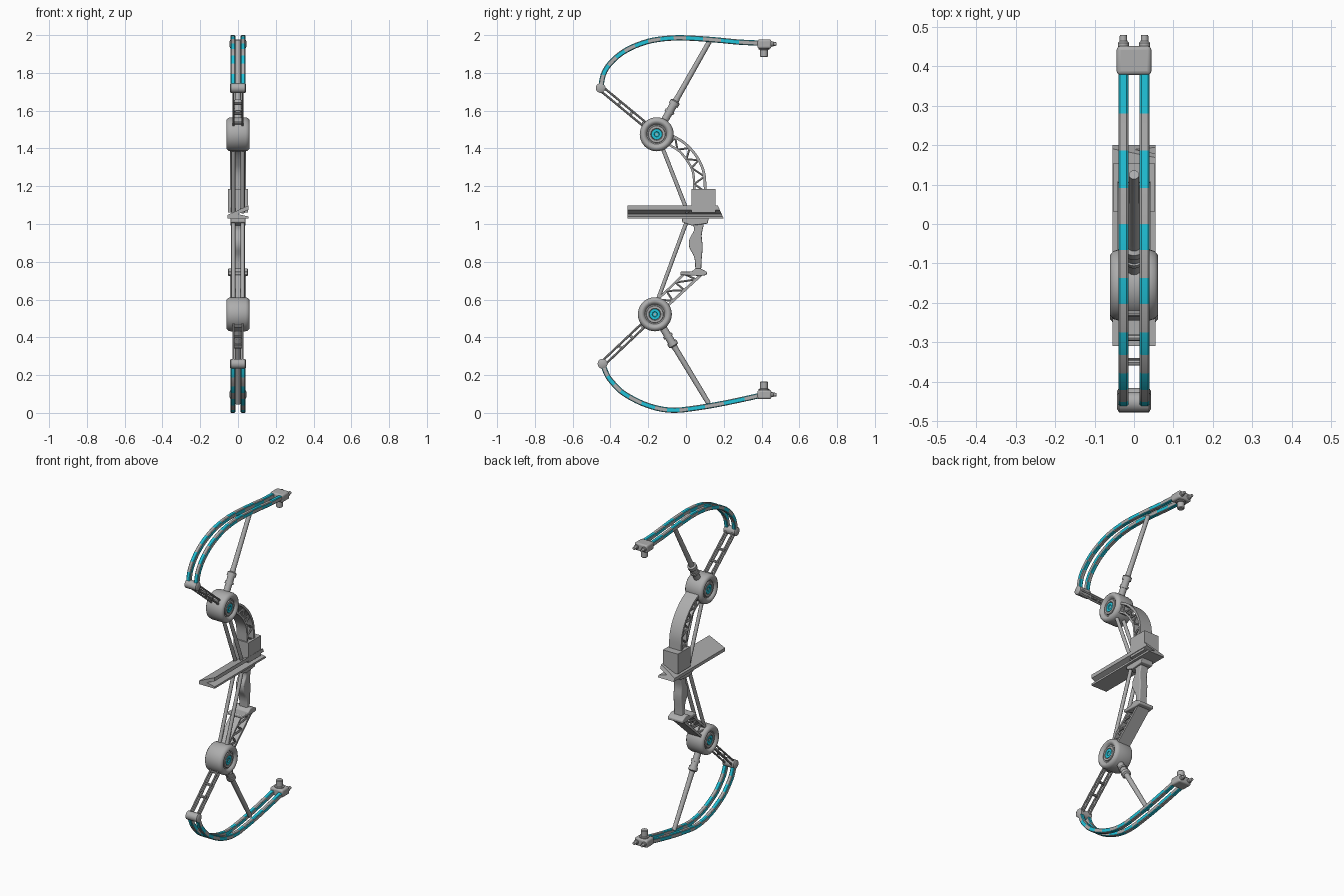
import bpy, bmesh, math
from mathutils import Vector

cube = bpy.data.objects.get("Cube")
if cube:
    bpy.data.objects.remove(cube)


def material(name, rgb):
    m = bpy.data.materials.new(name)
    m.use_nodes = True
    m.diffuse_color = (*rgb, 1)
    m.node_tree.nodes["Principled BSDF"].inputs["Base Color"].default_value = (*rgb, 1)
    return m


GRAY = material("metal gray", (0.42, 0.42, 0.42))
CYAN = material("bright cyan", (0.015, 0.55, 0.7))


def finish(name, bm, bevel=0):
    bmesh.ops.recalc_face_normals(bm, faces=bm.faces[:])
    mesh = bpy.data.meshes.new(name)
    bm.to_mesh(mesh)
    bm.free()
    mesh.materials.append(GRAY)
    mesh.materials.append(CYAN)
    ob = bpy.data.objects.new(name, mesh)
    bpy.context.collection.objects.link(ob)
    if bevel:
        mod = ob.modifiers.new("bevel", "BEVEL")
        mod.width, mod.segments = bevel, 3
        mod.limit_method = "ANGLE"
    bpy.ops.object.select_all(action="DESELECT")
    ob.select_set(True)
    bpy.context.view_layer.objects.active = ob
    bpy.ops.object.shade_smooth_by_angle(angle=math.radians(40))
    return ob


def loft(bm, rings, closed=True):
    """Skin equal rings of points; returns faces as (segment, side, face)."""
    vs = [[bm.verts.new(p) for p in r] for r in rings]
    n, out = len(vs[0]), []
    for i in range(len(vs) - 1):
        for k in range(n):
            j = (k + 1) % n
            out.append((i, k, bm.faces.new((vs[i][k], vs[i][j], vs[i + 1][j], vs[i + 1][k]))))
    if closed:
        bm.faces.new(vs[0])
        bm.faces.new(vs[-1])
    return out


def prism(name, yz, half, bevel=0):
    bm = bmesh.new()
    loft(bm, [[(x, y, z) for y, z in yz] for x in (-half, half)])
    return finish(name, bm, bevel)


def add_turned(bm, a, b, profile, sides=16):
    """Turned shape along a to b; profile holds (fraction, radius)."""
    a, b = Vector(a), Vector(b)
    q = (b - a).to_track_quat("Z", "Y")
    ang = [2 * math.pi * k / sides for k in range(sides)]
    loft(bm, [[a.lerp(b, t) + q @ Vector((r * math.cos(w), r * math.sin(w), 0)) for w in ang]
              for t, r in profile])


def rods(name, pairs, r, sides=10):
    bm = bmesh.new()
    for a, b in pairs:
        add_turned(bm, a, b, [(0, r), (1, r)], sides)
    return finish(name, bm)


def smooth(pts, steps=3):
    """Catmull-Rom curve through 2D points."""
    p = [Vector(v) for v in pts]
    p = [2 * p[0] - p[1]] + p + [2 * p[-1] - p[-2]]
    out = []
    for i in range(1, len(p) - 2):
        a, b, c, d = p[i - 1:i + 3]
        for s in range(steps):
            t = s / steps
            out.append(0.5 * (2 * b + (c - a) * t + (2 * a - 5 * b + 4 * c - d) * t * t
                              + (3 * b - a - 3 * c + d) * t ** 3))
    return out + [p[-2]]


def normals(path):
    out = []
    for i in range(len(path)):
        d = (path[min(i + 1, len(path) - 1)] - path[max(i - 1, 0)]).normalized()
        out.append(Vector((-d.y, d.x)))
    return out


def limb(name, pts, x):
    """Chamfered bar with checkered bands: outer faces and side faces alternate."""
    path = smooth(pts)
    w, h, c = 0.0125, 0.014, 0.004
    sec = [(w, c - h), (w, h - c), (w - c, h), (c - w, h), (-w, h - c), (-w, c - h), (c - w, -h), (w - c, -h)]
    bm = bmesh.new()
    faces = loft(bm, [[(x + u, p.x + n.x * v, p.y + n.y * v) for u, v in sec]
                      for p, n in zip(path, normals(path))])
    for i, k, f in faces:
        is_side = k in (0, 4)
        f.material_index = int(is_side == bool((i // 3) % 2))
    finish(name, bm)


def plate(name, path, half, t):
    ns = normals(path)
    prism(name, [p + n * t for p, n in zip(path, ns)] + [p - n * t for p, n in zip(path, ns)][::-1], half)


def wheel(name, y, z):
    half = [(0.09, 0.04), (0.086, 0.053), (0.076, 0.061), (0.066, 0.061), (0.058, 0.055), (0.052, 0.046),
            (0.046, 0.046), (0.044, 0.052), (0.032, 0.052), (0.029, 0.046), (0.028, 0.051),
            (0.014, 0.051), (0.012, 0.046), (0.006, 0.046)]
    prof = [(r, -x) for r, x in half[::-1]] + half
    bm = bmesh.new()
    n = 40
    ang = [2 * math.pi * k / n for k in range(n)]
    for i, k, f in loft(bm, [[(x, y + r * math.cos(w), z + r * math.sin(w)) for w in ang] for r, x in prof]):
        f.material_index = int(max(math.hypot(v.co.y - y, v.co.z - z) for v in f.verts) < 0.0285)
    finish(name, bm)


def truss(name, outer, inner, steps, turns):
    """Two wide plates joined by zigzag braces on both sides."""
    o, i = smooth(outer, steps), smooth(inner, steps)
    plate(name + "_outer_plate", o, 0.042, 0.007)
    plate(name + "_inner_plate", i, 0.036, 0.006)
    last = len(o) - 1
    zig = [(o if k % 2 else i)[round(k * last / turns)] for k in range(turns + 1)]
    rods(name + "_braces", [((x, *a), (x, *b)) for x in (-0.031, 0.031) for a, b in zip(zig, zig[1:])], 0.006, 6)


# limbs, from tip to pivot
upper = [(.38, 1.958), (.28, 1.963), (.185, 1.972), (.09, 1.98), (0, 1.985), (-.065, 1.985), (-.135, 1.979),
         (-.2, 1.967), (-.27, 1.943), (-.325, 1.915), (-.37, 1.882), (-.41, 1.84), (-.438, 1.79), (-.452, 1.72)]
lower = [(.39, .092), (.31, .074), (.2, .051), (.1, .033), (.01, .02), (-.035, .015), (-.1, .016),
         (-.165, .028), (-.235, .052), (-.3, .085), (-.345, .115), (-.38, .15), (-.415, .195), (-.442, .26)]

# part name, direction to the tip side, limb, wheel centre, strut end
ENDS = [("upper", 1, upper, (-0.155, 1.475), (0.125, 1.968)),
        ("lower", -1, lower, (-0.165, 0.522), (0.12, 0.05))]

for tag, s, pts, hub, strut_end in ENDS:
    for side, x in (("left", 0.027), ("right", -0.027)):
        limb(f"{tag}_limb_{side}", pts, x)
    wheel(tag + "_wheel", *hub)

    # pivot joint at the limb root
    py, pz = pts[-1]
    bm = bmesh.new()
    add_turned(bm, (-0.043, py, pz), (0.043, py, pz),
               [(0, 0.018), (0.06, 0.026), (0.94, 0.026), (1, 0.018)], 20)
    finish(tag + "_pivot", bm)

    # link rods from pivot to wheel
    d = (Vector(hub) - Vector((py, pz))).normalized()
    n = Vector((-d.y, d.x)) * 0.012
    a, b = Vector((py, pz)), Vector(hub) - d * 0.06
    rods(tag + "_link_rods", [((x, *(a + n * k)), (x, *(b + n * k)))
                              for x in (-0.024, 0.024) for k in (-1, 1)], 0.006, 8)
    rods(tag + "_link_rungs", [((-0.024, *a.lerp(b, t)), (0.024, *a.lerp(b, t)))
                               for t in (0.4, 0.65, 0.9)], 0.008, 8)

    # strut with collar
    bm = bmesh.new()
    add_turned(bm, (0, *hub), (0, *strut_end),
               [(0, .02), (.23, .02), (.23, .026), (.255, .026), (.255, .021), (.31, .021), (.31, .027),
                (.35, .027), (.36, .017), (.4, .015), (1, .013)])
    finish(tag + "_strut", bm)

    # tip cap, peg and prongs
    ty, tz = 0.415, pts[0][1] - s * 0.005
    prism(tag + "_tip_cap", [(ty + u * 0.037, tz + v * 0.024) for u, v in ((-1, -1), (1, -1), (1, 1), (-1, 1))],
          0.044, 0.01)
    bm = bmesh.new()
    add_turned(bm, (0, 0.413, tz), (0, 0.413, tz - s * 0.07),
               [(0, .028), (.42, .028), (.45, .021), (.94, .021), (1, .017)])
    finish(tag + "_tip_peg", bm)
    bm = bmesh.new()
    for x in (-0.027, 0.027):
        add_turned(bm, (x, 0.44, tz), (x, 0.48, tz), [(0, .014), (.5, .014), (.6, .01), (1, .009)], 12)
    finish(tag + "_tip_prongs", bm)

# riser trusses
truss("upper_riser", [(-0.09, 1.475), (-0.01, 1.43), (0.058, 1.355), (0.095, 1.27), (0.102, 1.17)],
      [(-0.09, 1.42), (-0.035, 1.385), (0.01, 1.33), (0.038, 1.27), (0.045, 1.17)], 5, 9)
truss("lower_riser", [(0.085, 0.735), (-0.1, 0.565)], [(-0.01, 0.735), (-0.15, 0.6)], 12, 6)

# sight block
prism("sight_block", [(0.03, 1.06), (0.155, 1.06), (0.155, 1.185), (0.03, 1.185)], 0.052)

# arrow shelf with an open groove along its left side
section = [(-.055, 1.028), (.055, 1.028), (.055, 1.04), (0, 1.052), (.055, 1.075), (.055, 1.098), (-.055, 1.048)]
bm = bmesh.new()
loft(bm, [[(x, -0.31, z) for x, z in section], [(x, 0.2 - (z - 1.028) * 0.45, z) for x, z in section]])
finish("arrow_shelf", bm)

# grip and its end plates
grip = smooth([(0.037, 1.0), (0.042, 0.965), (0.018, 0.92), (0.018, 0.875), (0.045, 0.82), (0.05, 0.74)])
grip += smooth([(0.08, 0.74), (0.082, 0.8), (0.088, 0.88), (0.083, 0.94), (0.095, 1.0)])
prism("grip", grip, 0.028, 0.006)
prism("grip_top_plate", [(-0.02, 1.03), (0.12, 1.03), (0.115, 1.002), (0.03, 0.992), (-0.02, 1.01)], 0.04, 0.004)
prism("grip_base_plate", [(-0.03, 0.73), (0.075, 0.725), (0.11, 0.73), (0.11, 0.747), (0.075, 0.765),
                          (0.05, 0.765), (0.03, 0.748), (-0.03, 0.748)], 0.052, 0.005)

# tension rods from the wheels to the shelf
rods("tension_rods", [((x, *a), (x, *b)) for x in (-0.025, 0.025)
                      for a, b in (((-0.135, 1.43), (0.01, 1.06)), ((-0.16, 0.57), (0.01, 1.03)))], 0.011)
